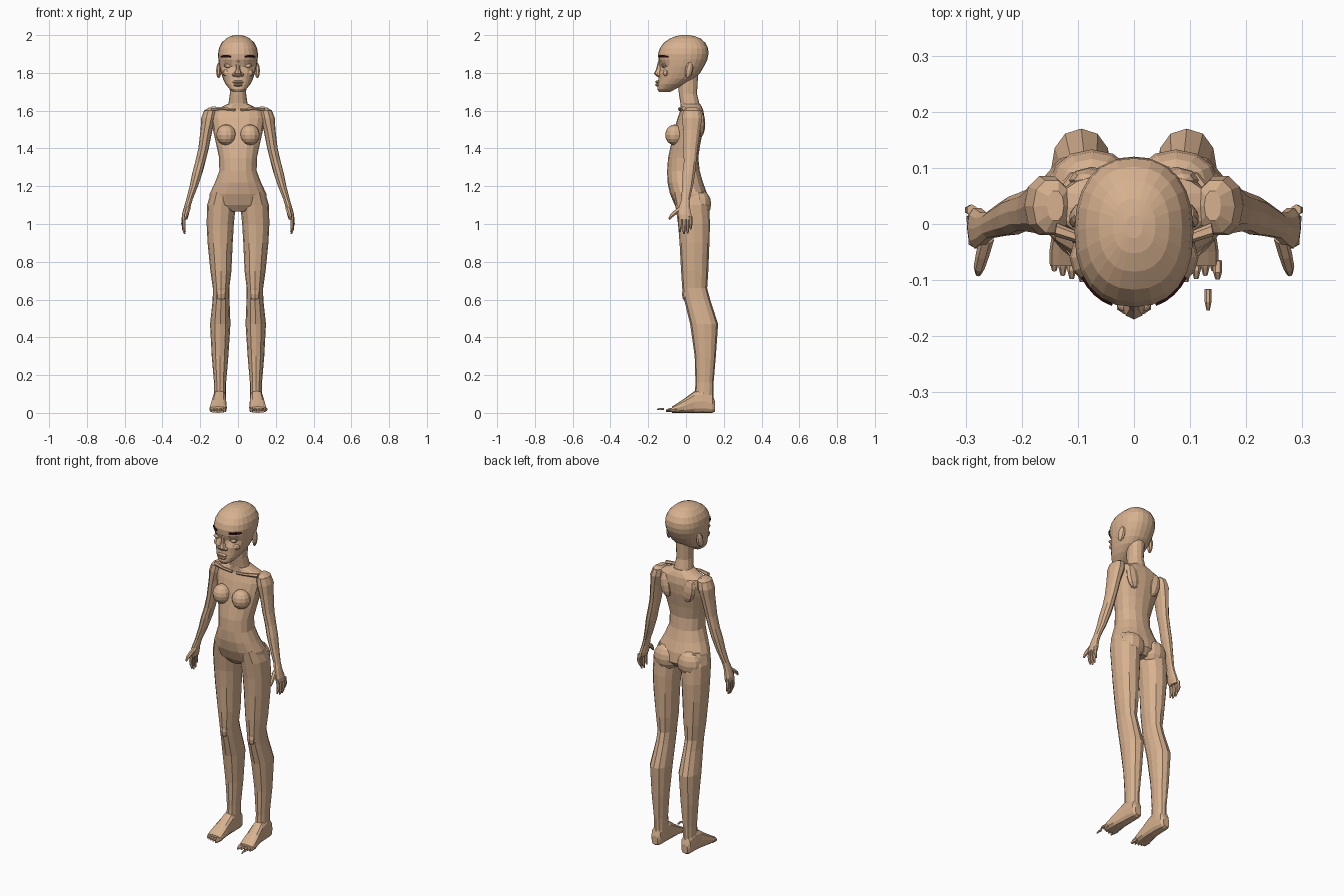
import bpy, bmesh, math
from mathutils import Vector, Matrix, Euler


def material(name, rgb):
    m = bpy.data.materials.new(name)
    m.diffuse_color = (*rgb, 1)
    return m


SKIN = material("tan skin", (0.68, 0.44, 0.275))
DARK = material("dark brow", (0.02, 0.003, 0.004))


def finish(name, bm, mat=SKIN, mirror=False):
    bmesh.ops.recalc_face_normals(bm, faces=bm.faces)
    me = bpy.data.meshes.new(name)
    bm.to_mesh(me)
    bm.free()
    me.materials.append(mat)
    ob = bpy.data.objects.new(name, me)
    bpy.context.collection.objects.link(ob)
    if mirror:
        mod = ob.modifiers.new("mirror", 'MIRROR')
        mod.use_mirror_merge = False
    return ob


def oval(ang, a0, a1, b0, b1, p):
    c, s = math.cos(ang), math.sin(ang)
    return ((a0 + a1) / 2 + (a1 - a0) / 2 * math.copysign(abs(c) ** (2 / p), c),
            (b0 + b1) / 2 + (b1 - b0) / 2 * math.copysign(abs(s) ** (2 / p), s))


def bridge(bm, rings):
    for r, q in zip(rings, rings[1:]):
        for i in range(len(r)):
            j = (i + 1) % len(r)
            bm.faces.new((r[i], r[j], q[j], q[i]))
    bm.faces.new(rings[0])
    bm.faces.new(rings[-1][::-1])


def loft(name, rows, sides=12, p=2.2, axis='z', mirror=False, tweak=None):
    """rows: (position on axis, a0, a1, b0, b1) extents of an oval section"""
    bm = bmesh.new()
    rings = []
    for t, *ext in rows:
        ring = []
        for i in range(sides):
            a, b = oval(2 * math.pi * i / sides, *ext, p)
            co = Vector((a, b, t) if axis == 'z' else (a, t, b))
            ring.append(bm.verts.new(tweak(co) if tweak else co))
        rings.append(ring)
    bridge(bm, rings)
    return finish(name, bm, mirror=mirror)


def ball(name, loc, r, rot=(0, 0, 0), u=12, v=8, mirror=False):
    bm = bmesh.new()
    mat = Matrix.LocRotScale(Vector(loc), Euler(rot), Vector(r))
    bmesh.ops.create_uvsphere(bm, u_segments=u, v_segments=v, radius=1, matrix=mat)
    return finish(name, bm, mirror=mirror)


def tube(name, pts, radii, sides=6, mirror=False):
    bm = bmesh.new()
    pts = [Vector(q) for q in pts]
    quat = (pts[-1] - pts[0]).to_track_quat('Z', 'Y')
    rings = [[bm.verts.new(c + quat @ Vector((r * math.cos(k * math.tau / sides),
                                              r * math.sin(k * math.tau / sides), 0)))
              for k in range(sides)] for c, r in zip(pts, radii)]
    bridge(bm, rings)
    return finish(name, bm, mirror=mirror)


def sym(rows):
    return [(z, -w, w, y0, y1) for z, w, y0, y1 in rows]


# torso and neck
loft("torso", sym([
    (1.065, .05, -.035, .09), (1.10, .155, -.06, .12), (1.16, .150, -.085, .112),
    (1.22, .122, -.098, .09), (1.28, .099, -.1, .073), (1.35, .1, -.095, .065),
    (1.42, .115, -.08, .075), (1.50, .133, -.062, .092), (1.56, .145, -.045, .098),
    (1.60, .14, -.03, .092), (1.618, .09, -.028, .085), (1.635, .055, -.03, .075)]), 16)
loft("neck", sym([(1.60, .062, -.03, .08), (1.64, .05, -.03, .07),
                  (1.69, .043, -.038, .058), (1.80, .047, -.045, .065)]), 12)
ball("breast", (.063, -.06, 1.472), (.052, .05, .055), mirror=True)
ball("buttock", (.075, .075, 1.105), (.075, .058, .075), mirror=True)
ball("shoulder_blade", (.075, .078, 1.53), (.04, .024, .07), (0, .2, 0), 8, 6, True)
tube("collarbone", [(.015, -.033, 1.605), (.07, -.034, 1.61), (.14, -.01, 1.612)],
     [.008, .008, .012], mirror=True)


# head, with the eye sockets pushed in
def socket(co):
    if 1.815 < co.z < 1.86 and .02 < abs(co.x) < .08 and co.y < -.08:
        co.y += .014
    return co


HEAD_P = 2.3
loft("head", sym([
    (1.698, .024, -.143, -.085), (1.715, .045, -.152, -.055), (1.74, .065, -.15, -.005),
    (1.77, .08, -.146, .045), (1.80, .09, -.145, .075), (1.835, .099, -.143, .096),
    (1.87, .104, -.146, .113), (1.90, .106, -.148, .119), (1.93, .101, -.139, .117),
    (1.96, .086, -.117, .102), (1.982, .063, -.085, .077), (1.995, .038, -.052, .045),
    (2.0, .015, -.025, .015)]), 24, HEAD_P, tweak=socket)

# facial features
loft("nose", sym([(1.778, .012, -.15, -.12), (1.786, .024, -.16, -.12),
                  (1.797, .02, -.17, -.12), (1.82, .011, -.158, -.12),
                  (1.86, .009, -.148, -.12)]), 8)
ball("nostril", (.02, -.142, 1.79), (.011, .014, .01), u=8, v=6, mirror=True)
ball("eyelid", (.05, -.114, 1.836), (.027, .014, .012), (0, -.15, -.35), 10, 6, True)
ball("upper_lip", (0, -.147, 1.752), (.032, .016, .009), u=10, v=6)
ball("lower_lip", (0, -.146, 1.737), (.026, .017, .01), u=10, v=6)
ball("cheek", (.058, -.103, 1.80), (.025, .022, .02), u=8, v=6, mirror=True)
ball("ear", (.101, .015, 1.815), (.014, .022, .043), (-.2, 0, .35), 8, 6, True)

# eyebrows follow the forehead
bm = bmesh.new()
strips = []
for k, (deg, half) in enumerate([(-72, .004), (-62, .007), (-52, .007), (-42, .006), (-33, .002)]):
    x, y = oval(math.radians(deg), -.109, .109, -.152, .12, HEAD_P)
    zc = 1.886 + .002 * k - .0012 * k * k * .5
    strips.append([bm.verts.new((x * s, y * s, zc + d)) for s, d in
                   ((1, -half), (1, half), (.96, half), (.96, -half))])
bridge(bm, strips)
finish("eyebrow", bm, DARK, True)

# arms and palms
loft("arm", [
    (1.616, .125, .155, .005, .06), (1.60, .112, .18, -.018, .08),
    (1.56, .115, .195, -.022, .088), (1.50, .135, .198, -.018, .078),
    (1.40, .155, .21, -.015, .063), (1.33, .172, .226, -.013, .056),
    (1.27, .188, .242, -.02, .05), (1.20, .212, .256, -.022, .038),
    (1.13, .24, .274, -.026, .022), (1.09, .252, .286, -.038, .022),
    (1.05, .26, .297, -.045, .03), (1.025, .268, .298, -.038, .03)], 10, mirror=True)

# fingers and thumb
for i, (y, tip) in enumerate([(-.032, .958), (-.011, .946), (.009, .95), (.025, .972)]):
    x = .285 + .002 * i
    tube("finger", [(x - .002, y, 1.04), (x + .002, y, 1.0), (x, y, tip + .02),
                    (x - .005, y, tip)], [.010, .009, .008, .004], mirror=True)
tube("thumb", [(.262, -.025, 1.085), (.27, -.055, 1.062), (.276, -.078, 1.042),
               (.278, -.09, 1.025)], [.013, .012, .010, .005], mirror=True)

# legs
loft("leg", [
    (1.17, .012, .142, -.07, .1), (1.10, .012, .164, -.057, .122),
    (1.0, .022, .166, -.042, .127), (.9, .028, .161, -.034, .124),
    (.75, .035, .146, -.026, .118), (.66, .046, .133, -.02, .112),
    (.60, .045, .134, -.01, .128), (.47, .040, .148, .022, .17),
    (.30, .051, .139, .046, .158), (.16, .063, .127, .05, .146),
    (.06, .063, .127, .045, .146)], 12, mirror=True)
ball("kneecap", (.089, .008, .63), (.03, .03, .045), u=8, v=6, mirror=True)

# feet
loft("foot", [
    (.153, .078, .118, .008, .06), (.14, .067, .128, 0, .1), (.09, .063, .132, 0, .125),
    (.045, .062, .135, 0, .115), (-.01, .06, .145, 0, .075), (-.05, .059, .151, 0, .048),
    (-.075, .062, .15, 0, .033)], 12, 2.8, 'y', mirror=True)


def toe(name, x, y, r, length, z=.014, mirror=False):
    tube(name, [(x, y + length, z), (x, y + length * .4, z + .002), (x, y, z - .003)],
         [r, r, r * .5], mirror=mirror)


toe("big_toe", .072, -.106, .012, .05, mirror=True)
for x, y in [(.093, -.103), (.111, -.098), (.127, -.092), (.142, -.084)]:
    toe("toe", x, y, .008, .04, mirror=True)

# two loose toes lying in front of one foot
toe("loose_toe_front", .132, -.154, .006, .038, .02)
toe("loose_toe_rear", .149, -.099, .008, .034, .018)
